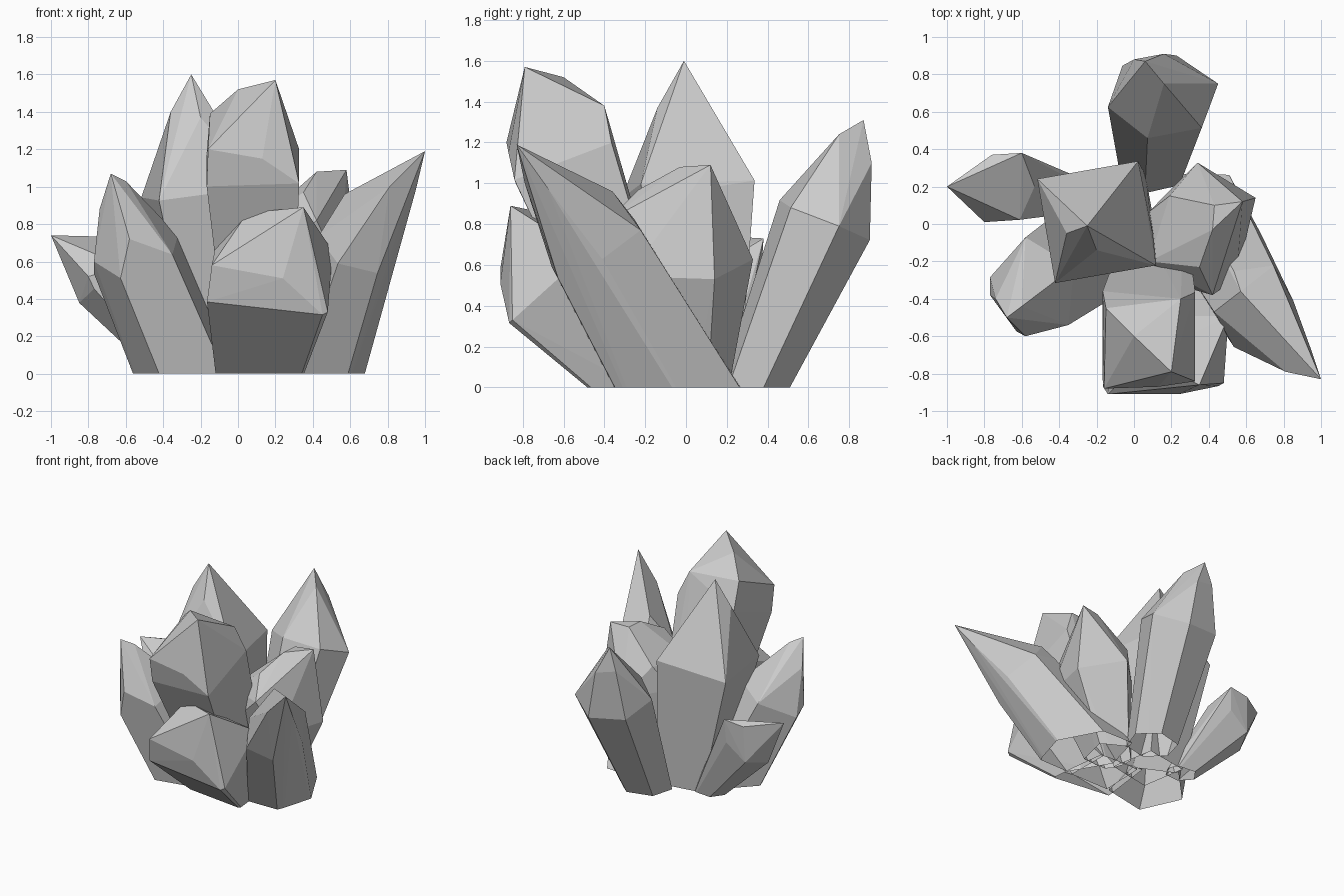
import bpy, bmesh
from math import radians, cos, sin, tau
from mathutils import Vector

if "Cube" in bpy.data.objects:
    bpy.data.objects.remove(bpy.data.objects["Cube"])


def crystal(name, foot, neck, rx, ry, sides, roll, taper, caps):
    """Faceted shard: a leaning prism from foot to neck, closed by a few cap points."""
    foot, neck = Vector(foot), Vector(neck)
    axis = (neck - foot).normalized()
    u = (Vector((1, 0, 0)) - axis * axis.x).normalized()
    v = axis.cross(u)
    bm = bmesh.new()
    # start a little below the ground so the cut removes the whole foot
    low = foot - axis * 0.35
    for centre, scale in ((low, taper), (neck, 1.0)):
        for i in range(sides):
            a = radians(roll) + tau * i / sides
            bm.verts.new(centre + (u * rx * cos(a) + v * ry * sin(a)) * scale)
    for p in caps:
        bm.verts.new(p)
    bmesh.ops.convex_hull(bm, input=bm.verts[:])
    loose = [g for g in bm.verts if not g.link_faces]
    bmesh.ops.delete(bm, geom=loose, context='VERTS')
    bmesh.ops.recalc_face_normals(bm, faces=bm.faces[:])
    # cut at the ground, leaving the underside open
    bmesh.ops.bisect_plane(bm, geom=bm.verts[:] + bm.edges[:] + bm.faces[:],
                           plane_co=(0, 0, 0), plane_no=(0, 0, 1), clear_inner=True)
    bmesh.ops.dissolve_limit(bm, angle_limit=radians(2), verts=bm.verts[:], edges=bm.edges[:])
    mesh = bpy.data.meshes.new(name)
    bm.to_mesh(mesh)
    bm.free()
    bpy.context.collection.objects.link(bpy.data.objects.new(name, mesh))


# tall upright shard in the middle
crystal("centre_crystal", (-.08, .06, 0), (-.2, .01, .97), .39, .4, 4, 55, .5,
        [(-.25, -.01, 1.6), (-.36, -.05, 1.4), (-.2, .11, 1.28), (-.2, -.14, 1.37),
         (.1, -.05, .95)])
# shard leaning to the back
crystal("back_crystal", (.11, .33, 0), (.15, .68, .82), .3, .25, 6, 15, .52,
        [(.06, .87, 1.31), (.16, .75, 1.24), (0, .88, 1.14), (.16, .91, 1.1),
         (.45, .75, .79)])
# tall blocky shard leaning to the front
crystal("front_tall_crystal", (.12, -.18, 0), (.08, -.6, 1.1), .35, .36, 4, 45, .55,
        [(.2, -.79, 1.57), (0, -.6, 1.52), (.25, -.4, 1.38), (.13, -.87, 1.15),
         (-.16, -.88, 1.2), (-.15, -.45, 1.39)])
# short wide shard at the front
crystal("front_low_crystal", (.11, -.2, 0), (.17, -.68, .52), .44, .36, 4, 40, .48,
        [(.35, -.86, .89), (.05, -.72, .86), (-.14, -.91, .58), (.24, -.91, .51),
         (.48, -.85, .33)])
# long spike at the front right
crystal("right_spike", (.42, -.05, 0), (.64, -.44, .68), .22, .27, 6, 0, 1.2,
        [(1, -.83, 1.19), (.95, -.68, .98), (.81, -.79, 1.0), (.57, -.36, .96)])
# stubby shard on the right
crystal("right_crystal", (.24, .02, 0), (.36, -.02, .6), .3, .35, 5, 22, .3,
        [(.43, .1, 1.08), (.58, .12, 1.09), (.42, -.03, 1.08), (.35, -.23, .97),
         (.42, -.38, .82), (.56, -.1, .73), (.08, -.2, .78), (.65, .14, .53), (.19, .15, .85)])
# shard at the front left
crystal("left_front_crystal", (-.27, -.16, 0), (-.53, -.34, .62), .26, .28, 5, 30, 1.1,
        [(-.68, -.5, 1.07), (-.6, -.44, 1.03), (-.74, -.4, .88), (-.58, -.6, .72),
         (-.77, -.38, .6)])
# small low shard on the left
crystal("left_small_crystal", (-.42, .16, .15), (-.69, .19, .5), .2, .2, 6, 0, .35,
        [(-1, .2, .74), (-.76, .37, .71), (-.6, .38, .73), (-.8, .01, .52)])
